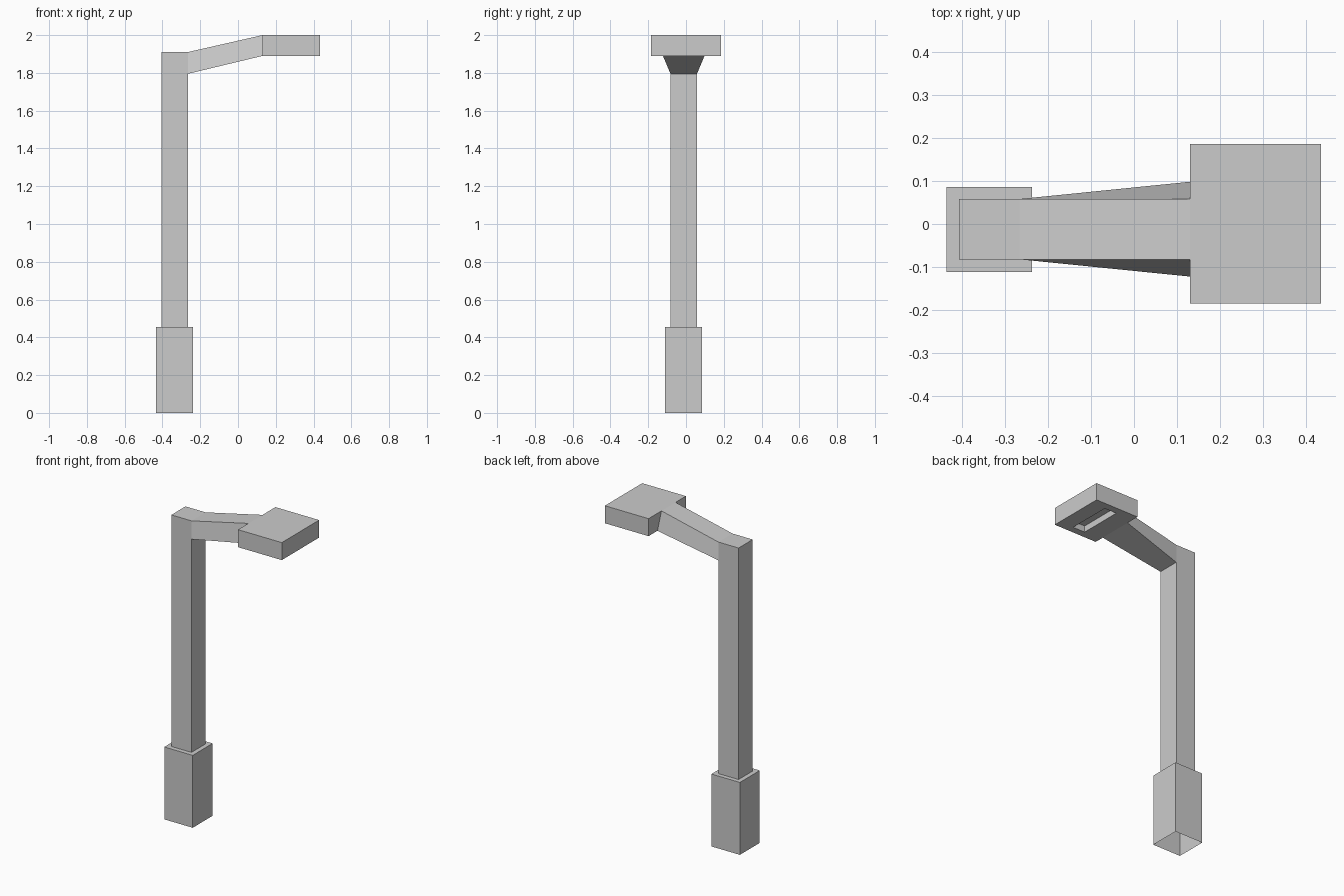
import bpy, bmesh
from mathutils import Vector

if "Cube" in bpy.data.objects:
    bpy.data.objects.remove(bpy.data.objects["Cube"], do_unlink=True)

GREY = (0.6, 0.6, 0.6, 1.0)
metal = bpy.data.materials.new("plain grey")
metal.use_nodes = True
metal.diffuse_color = GREY
metal.node_tree.nodes["Principled BSDF"].inputs["Base Color"].default_value = GREY


def finish(bm, name):
    bmesh.ops.recalc_face_normals(bm, faces=bm.faces[:])
    mesh = bpy.data.meshes.new(name)
    bm.to_mesh(mesh)
    bm.free()
    mesh.materials.append(metal)
    obj = bpy.data.objects.new(name, mesh)
    bpy.context.collection.objects.link(obj)
    return obj


def rectangle(x0, x1, y0, y1, z):
    return [Vector(p) for p in ((x0, y0, z), (x1, y0, z), (x1, y1, z), (x0, y1, z))]


def place(face, corners):
    for v, co in zip(face.verts, corners):
        v.co = co


def extrude(bm, face, corners):
    """Extrude a face, fit it to new corners and remove the old one."""
    ring = list(face.verts)
    new = [bm.verts.new(co) for co in corners]
    n = len(ring)
    sides = [bm.faces.new((ring[i], ring[(i + 1) % n], new[(i + 1) % n], new[i]))
             for i in range(n)]
    bm.faces.remove(face)
    return bm.faces.new(new), sides


# Plinth, post and arm: one shell, open underneath
bm = bmesh.new()
top = bm.faces.new([bm.verts.new(c) for c in rectangle(-0.435, -0.237, -0.111, 0.086, 0)])
POST = (-0.406, -0.266, -0.082, 0.058)
top, _ = extrude(bm, top, rectangle(-0.435, -0.237, -0.111, 0.086, 0.455))
for z in (0.455, 1.795, 1.91):
    top, sides = extrude(bm, top, rectangle(*POST, z))

# Arm grows from the side of the post's top block and flares along its lower edge
arm = sides[1]
ends = []
for v in arm.verts:
    upper = v.co.z > 1.85
    front = v.co.y < 0
    y = v.co.y if upper else (-0.122 if front else 0.098)
    ends.append(Vector((0.13, y, 2.0 if upper else 1.89)))
arm, _ = extrude(bm, arm, ends)
bm.faces.remove(arm)
finish(bm, "post_and_arm")

# Lamp head with a slot recessed in its underside
bm = bmesh.new()
HEAD = (0.13, 0.434, -0.185, 0.186)
SLOT = (0.25, 0.335, -0.14, 0.14)
bottom = bm.faces.new([bm.verts.new(c) for c in rectangle(*HEAD, 2.0)])
lid = list(bottom.verts)
bottom, _ = extrude(bm, bottom, rectangle(*HEAD, 1.89))
bm.faces.new(lid)
for z in (1.89, 1.93):
    bottom, _ = extrude(bm, bottom, rectangle(*SLOT, z))
finish(bm, "lamp_head")
